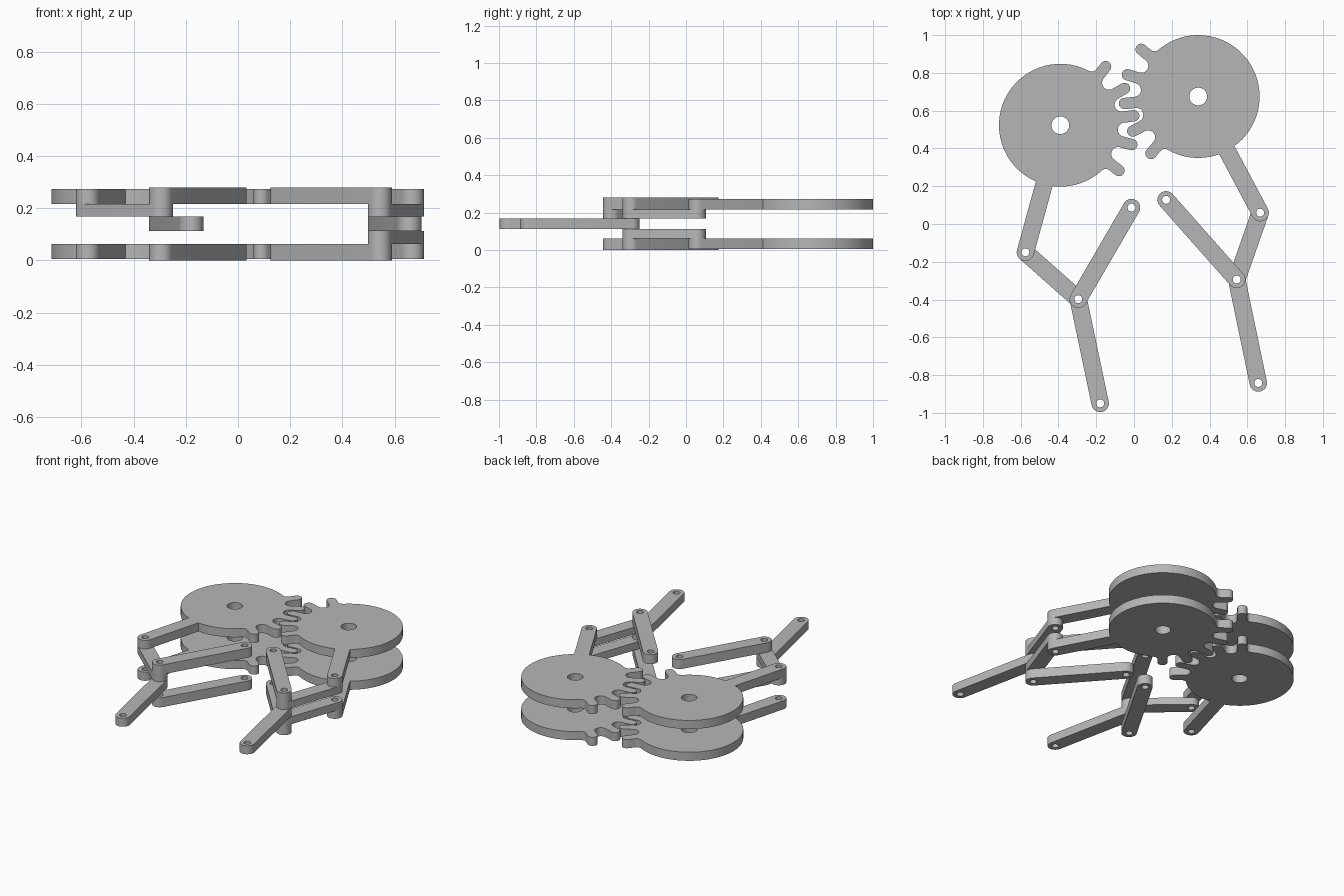
import bpy, bmesh
from math import sin, cos, pi, sqrt, asin, atan2, radians, hypot

cube = bpy.data.objects.get("Cube")
if cube:
    bpy.data.objects.remove(cube, do_unlink=True)

grey = bpy.data.materials.new("plain grey")
grey.use_nodes = True
colour = (0.47, 0.47, 0.47, 1)
grey.diffuse_color = colour
grey.node_tree.nodes["Principled BSDF"].inputs["Base Color"].default_value = colour

HALF = 0.046        # half width of every bar
PIN = 0.021         # pin hole radius
RIM = 0.325         # gear disc radius
BORE = 0.047        # gear centre hole radius
PITCH = radians(22.5)
TOOTH, TIP = 0.03, 0.392     # tooth half width, centre of its round tip


def arc(cx, cy, r, a, b, n):
    return [(cx + r * cos(a + (b - a) * i / n), cy + r * sin(a + (b - a) * i / n))
            for i in range(n + 1)]


def circle(c, r, n=32):
    return arc(c[0], c[1], r, 0, 2 * pi, n)[:-1]


def turn(points, a):
    return [(x * cos(a) - y * sin(a), x * sin(a) + y * cos(a)) for x, y in points]


def plate(name, outline, holes, low, high):
    """Flat plate with round holes, extruded between two heights."""
    curve = bpy.data.curves.new(name, "CURVE")
    curve.dimensions = "2D"
    curve.fill_mode = "BOTH"
    curve.extrude = (high - low) / 2
    for loop in [outline] + holes:
        spline = curve.splines.new("POLY")
        spline.points.add(len(loop) - 1)
        for p, (x, y) in zip(spline.points, loop):
            p.co = (x, y, 0, 1)
        spline.use_cyclic_u = True
    temp = bpy.data.objects.new(name + "_profile", curve)
    bpy.context.collection.objects.link(temp)
    bpy.context.view_layer.update()
    mesh = bpy.data.meshes.new_from_object(
        temp.evaluated_get(bpy.context.evaluated_depsgraph_get()))
    bpy.data.objects.remove(temp, do_unlink=True)
    bpy.data.curves.remove(curve)

    bm = bmesh.new()
    bm.from_mesh(mesh)
    bmesh.ops.remove_doubles(bm, verts=bm.verts, dist=0.0001)
    bmesh.ops.recalc_face_normals(bm, faces=bm.faces)
    bm.to_mesh(mesh)
    bm.free()
    mesh.materials.clear()
    mesh.materials.append(grey)
    ob = bpy.data.objects.new(name, mesh)
    ob.location.z = (low + high) / 2
    bpy.context.collection.objects.link(ob)
    bpy.ops.object.select_all(action="DESELECT")
    ob.select_set(True)
    bpy.context.view_layer.objects.active = ob
    bpy.ops.object.shade_smooth_by_angle(angle=radians(30))


def bar(name, a, b, layer):
    """Round-ended bar with a pin hole at each end."""
    d = atan2(b[1] - a[1], b[0] - a[0])
    outline = arc(*b, HALF, d - pi / 2, d + pi / 2, 16)
    outline += arc(*a, HALF, d + pi / 2, d + 1.5 * pi, 16)
    plate(name, outline, [circle(a, PIN), circle(b, PIN)], *layer)


def fillet(root, f):
    """Rounded root on the clockwise side of a tooth that points along x."""
    d, v = root + f, TOOTH + f
    u = sqrt(d * d - v * v)
    return arc(u, -v, f, atan2(v, -u), pi / 2, 6)


def gear_outline(centre, mid, pivot):
    outer = fillet(RIM, 0.03)
    inner = fillet(0.305, 0.0367)
    tip = arc(TIP, 0, TOOTH, -pi / 2, pi / 2, 10)
    points = []
    # fan of five teeth
    for i in range(-2, 3):
        before = outer if i == -2 else inner
        after = [(x, -y) for x, y in reversed(outer if i == 2 else inner)]
        tooth = before + tip + after
        if i < 2:
            tooth.pop()
        points += turn(tooth, mid + i * PITCH)
    # smooth rim, interrupted by the drive arm
    edge = 2 * PITCH + asin((TOOTH + 0.03) / (RIM + 0.03))
    dx, dy = pivot[0] - centre[0], pivot[1] - centre[1]
    aim = mid + (atan2(dy, dx) - mid) % (2 * pi)
    gap = asin(HALF / RIM)
    points += arc(0, 0, RIM, mid + edge, aim - gap, 30)[1:]
    points += turn(arc(hypot(dx, dy), 0, HALF, -pi / 2, pi / 2, 16), aim)
    points += arc(0, 0, RIM, aim + gap, mid + 2 * pi - edge, 40)[:-1]
    return [(x + centre[0], y + centre[1]) for x, y in points]


# heights of the stacked layers
GEARS = {"lower": (0.006, 0.063), "upper": (0.217, 0.274)}
BARS = {"lower": (0, 0.063), "upper": (0.217, 0.28)}
LINKS = {"lower": (0.063, 0.113), "upper": (0.169, 0.217)}
FINGER = (0.113, 0.169)

# gear centre, tooth direction, elbow, knee, fingertip, rear anchor, link levels
sides = {
    "right": ((-0.39, 0.523), radians(7.3), (-0.575, -0.15), (-0.295, -0.398),
              (-0.179, -0.95), (-0.013, 0.087), ["upper"]),
    "left": ((0.34, 0.675), radians(185.4), (0.668, 0.06), (0.544, -0.294),
             (0.658, -0.842), (0.17, 0.128), ["lower", "upper"]),
}
for side, (centre, mid, elbow, knee, tip, anchor, links) in sides.items():
    for level in ("lower", "upper"):
        plate(f"{side}_{level}_gear_arm", gear_outline(centre, mid, elbow),
              [circle(centre, BORE), circle(elbow, PIN)], *GEARS[level])
        bar(f"{side}_{level}_support_bar", anchor, knee, BARS[level])
    for level in links:
        bar(f"{side}_{level}_link", elbow, knee, LINKS[level])
    bar(f"{side}_finger", knee, tip, FINGER)
